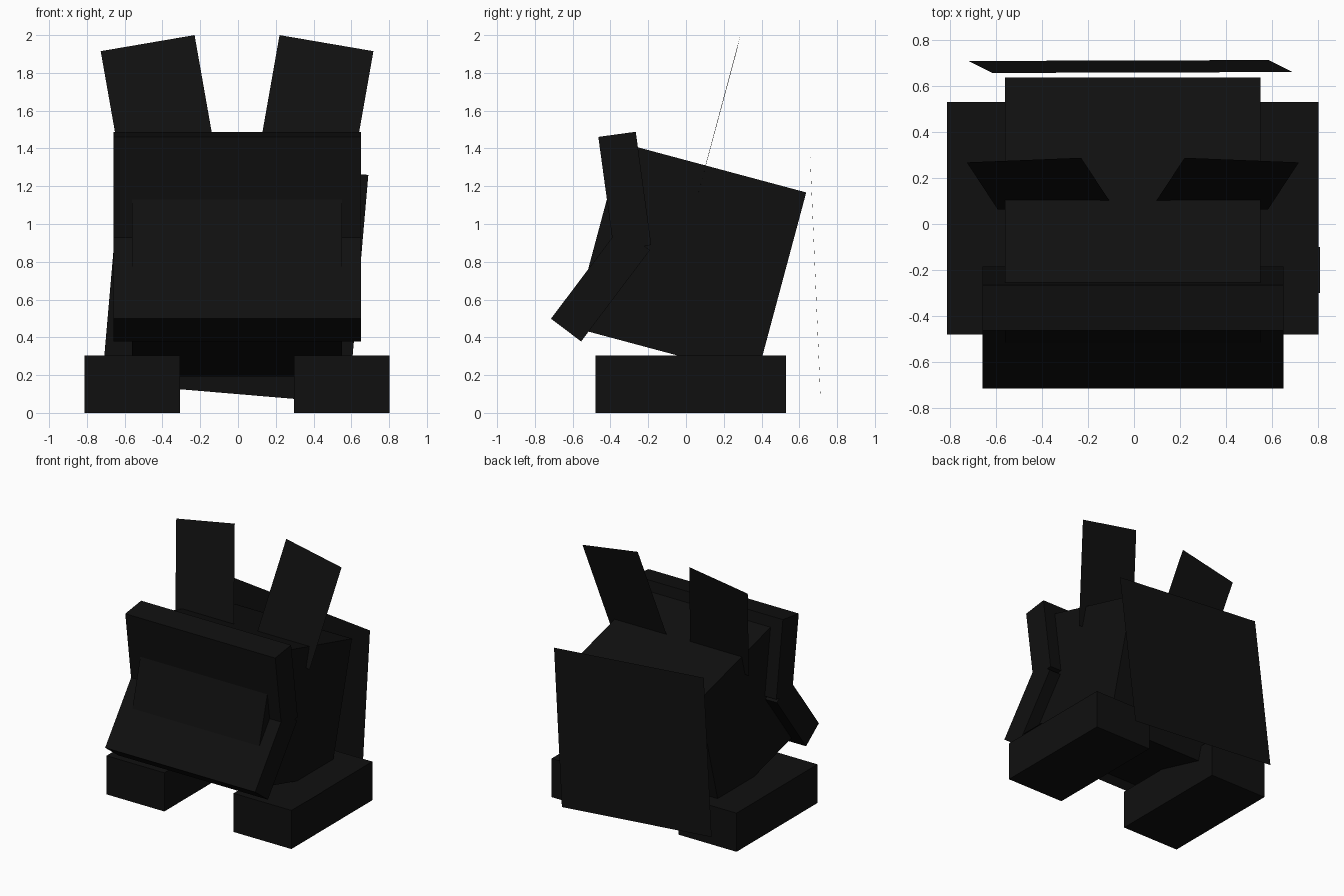
import bpy
from math import radians

if "Cube" in bpy.data.objects:
    bpy.data.objects.remove(bpy.data.objects["Cube"])

black = bpy.data.materials.new("near black")
black.diffuse_color = (0.005, 0.005, 0.005, 1)
black.use_nodes = True
black.node_tree.nodes["Principled BSDF"].inputs["Base Color"].default_value = black.diffuse_color
MID = -0.005  # x of the symmetry plane


def finish(obj, name):
    obj.name = name
    obj.data.materials.append(black)
    return obj


def box(name, centre, size, tilt=0):
    """Block tilted about the x axis, in degrees."""
    bpy.ops.mesh.primitive_cube_add(size=1, location=centre,
                                    rotation=(radians(tilt), 0, 0))
    obj = bpy.context.object
    obj.scale = size
    return finish(obj, name)


def sheet(name, corners):
    """Single flat four-sided sheet."""
    mesh = bpy.data.meshes.new(name)
    mesh.from_pydata(corners, [], [(0, 1, 2, 3)])
    obj = bpy.data.objects.new(name, mesh)
    bpy.context.collection.objects.link(obj)
    return finish(obj, name)


# Body leaning forwards
box("body", (MID, 0.018, 0.81), (1.11, 1.01, 1.01), -15)

# Upper and lower jaw bars, wider than the body
box("upper_jaw", (MID, -0.324, 1.175), (1.31, 0.2, 0.605), 7.8)
box("lower_jaw", (MID, -0.453, 0.68), (1.31, 0.2, 0.605), -37)

# Feet and ears on both sides
for side, s in (("left", -1), ("right", 1)):
    box(side + "_foot", (MID + s * 0.555, 0.025, 0.1525), (0.505, 1.01, 0.305))
    ear = [(0.225, 0.288, 2.0), (0.722, 0.268, 1.915),
           (0.587, 0.062, 1.15), (0.09, 0.083, 1.235)]
    sheet(side + "_ear", [(MID + s * x, y, z) for x, y, z in ear][::s])

# Slightly twisted sheet hanging behind the body
sheet("back_sheet", [(-0.615, 0.657, 1.37), (0.69, 0.661, 1.26),
                     (0.585, 0.713, 0.05), (-0.72, 0.709, 0.16)])

# Small flat flap resting at the edge of the right foot
sheet("side_flap", [(0.65, -0.3, 0.308), (0.65, -0.1, 0.308),
                    (0.81, -0.1, 0.308), (0.81, -0.3, 0.308)])
